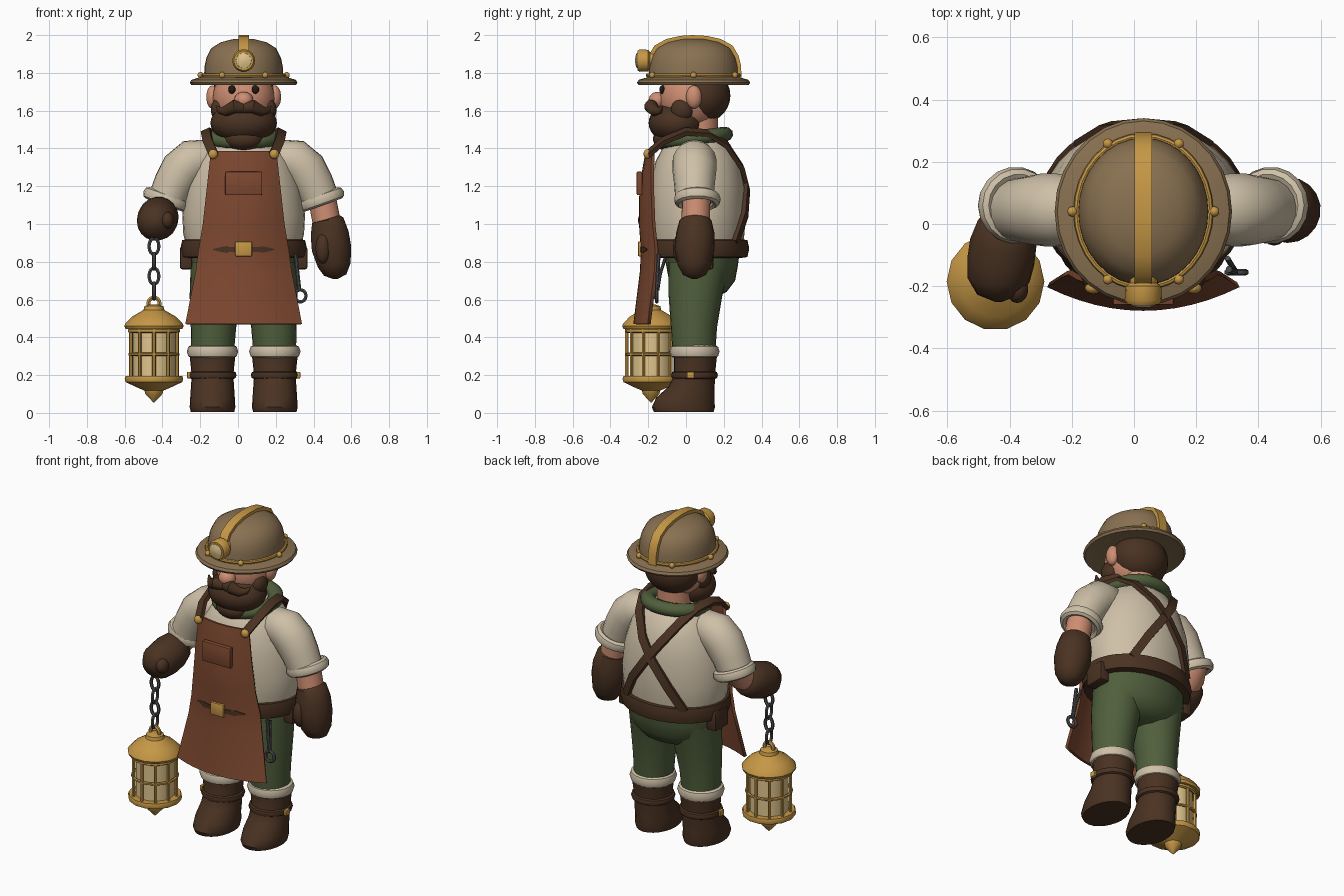
import bpy, bmesh, math
from mathutils import Vector as V

if "Cube" in bpy.data.objects:
    bpy.data.objects.remove(bpy.data.objects["Cube"])

def mat(name, *c):
    m = bpy.data.materials.new(name)
    m.diffuse_color = (*c, 1)
    m.use_nodes = True
    m.node_tree.nodes["Principled BSDF"].inputs["Base Color"].default_value = m.diffuse_color
    return m

TAN = mat("helmet tan", .25, .165, .083)
GOLD = mat("brass", .56, .31, .06)
BROWN = mat("dark brown", .068, .032, .016)
LEATHER = mat("apron leather", .21, .066, .03)
CREAM = mat("linen", .62, .53, .39)
GREEN = mat("green cloth", .08, .115, .045)
SKIN = mat("skin", .62, .27, .17)
GREY = mat("iron", .075, .075, .075)
GLASS = mat("lamp glass", .75, .56, .27)
BLACK = mat("eye black", .015, .01, .008)
CX, TAU = .03, math.tau   # body centre line

def finish(name, bm, m, angle=42):
    bmesh.ops.recalc_face_normals(bm, faces=bm.faces)
    for f in bm.faces:
        f.smooth = True
    for e in bm.edges:
        e.smooth = len(e.link_faces) == 2 and e.calc_face_angle(0) < math.radians(angle)
    me = bpy.data.meshes.new(name)
    bm.to_mesh(me)
    bm.free()
    me.materials.append(m)
    ob = bpy.data.objects.new(name, me)
    bpy.context.collection.objects.link(ob)
    return ob

def skin(name, rings, m, closed=False, angle=42):
    """Bridge a list of equal point rings into a surface with end caps."""
    bm = bmesh.new()
    vs = [[bm.verts.new(p) for p in r] for r in rings]
    k, n = len(vs), len(vs[0])
    for i in range(k if closed else k - 1):
        a, b = vs[i], vs[(i + 1) % k]
        for j in range(n):
            bm.faces.new((a[j], a[(j + 1) % n], b[(j + 1) % n], b[j]))
    if not closed:
        bm.faces.new(vs[0])
        bm.faces.new(vs[-1])
    return finish(name, bm, m, angle)

def loft(name, rows, m, seg=24, angle=42):
    """Stack horizontal ellipses given as (x, y, z, rx, ry)."""
    return skin(name, [[V((x + rx * math.cos(TAU * j / seg), y + ry * math.sin(TAU * j / seg), z))
                        for j in range(seg)] for x, y, z, rx, ry in rows], m, False, angle)

def lathe(name, prof, c, m, seg=24, sx=1, sy=1, angle=42):
    return loft(name, [(c[0], c[1], z, r * sx, r * sy) for r, z in prof], m, seg, angle)

def sweep(name, pts, sizes, m, centre, sides=14, closed=False):
    """Sweep an ellipse (or flat bar when sides=4); sizes are (across, outward)."""
    pts, rings, k = [V(p) for p in pts], [], len(pts)
    for i, p in enumerate(pts):
        t = (pts[(i + 1) % k] - pts[i - 1]) if closed else pts[min(i + 1, k - 1)] - pts[max(i - 1, 0)]
        t.normalize()
        n = p - V(centre)
        n = (n - t * n.dot(t)).normalized()
        w = t.cross(n)
        a, b = sizes[i] if isinstance(sizes, list) else sizes
        s, off = (math.sqrt(2), .5) if sides == 4 else (1, 0)
        rings.append([p + w * a * s * math.cos(TAU * (j + off) / sides)
                      + n * b * s * math.sin(TAU * (j + off) / sides) for j in range(sides)])
    return skin(name, rings, m, closed)

def ring(name, c, u, v, r, m, seg=20, sides=8):
    c, u, v = V(c), V(u), V(v)
    pts = [c + u * math.cos(TAU * i / seg) + v * math.sin(TAU * i / seg) for i in range(seg)]
    return sweep(name, pts, r if isinstance(r, tuple) else (r, r), m, c, sides, True)

def ball(name, c, r, m, seg=20):
    bm = bmesh.new()
    bmesh.ops.create_uvsphere(bm, u_segments=seg, v_segments=seg // 2 + 2, radius=1)
    for v in bm.verts:
        v.co = V(c) + V((v.co.x * r[0], v.co.y * r[1], v.co.z * r[2]))
    return finish(name, bm, m)

def box(name, c, s, m, bevel=.012):
    bm = bmesh.new()
    bmesh.ops.create_cube(bm, size=1)
    for v in bm.verts:
        v.co = V(c) + V((v.co.x * s[0], v.co.y * s[1], v.co.z * s[2]))
    bmesh.ops.bevel(bm, geom=bm.edges[:], offset=bevel, segments=2, affect='EDGES', profile=.5)
    return finish(name, bm, m)

def limb(name, rows, m, centre):
    return sweep(name, [r[:3] for r in rows], [(r[3], r[3]) for r in rows], m, centre, 18)

# Helmet
HC = (CX, .04)
dome = [(1, 1.765), (.99, 1.83), (.94, 1.88), (.82, 1.93), (.58, 1.962), (.28, 1.978), (.02, 1.982)]
lathe("helmet_dome", dome, HC, TAN, 32, .21, .238)
lathe("helmet_brim", [(.3, 1.75), (.75, 1.748), (.97, 1.735), (1, 1.748), (.97, 1.763), (.72, 1.785), (.5, 1.785)],
      HC, TAN, 28, .285, .3)
ring("helmet_band", (*HC, 1.787), (.214, 0, 0), (0, .242, 0), (.011, .011), GOLD, 32)
for i in range(6):
    a = TAU * i / 6
    ball("helmet_rivet", (CX + .228 * math.cos(a), .04 + .252 * math.sin(a), 1.788), (.017, .017, .017), GOLD, 10)
arc = [(CX, .04 - .242 * r, z + .006) for r, z in dome[1:]] + [(CX, .04 + .242 * r, z + .006) for r, z in dome[-2::-1]]
sweep("helmet_crest", arc, (.028, .012), GOLD, (CX, .04, 1.7), 4)

def disc_y(name, rows, m, x, z):   # lathe along the y axis from (radius, y) rows
    skin(name, [[V((x + r * math.cos(TAU * j / 18), y, z + r * math.sin(TAU * j / 18)))
                 for j in range(18)] for r, y in rows], m)
disc_y("head_lamp", [(.045, -.12), (.045, -.19), (.058, -.2), (.06, -.245), (.052, -.258), (.01, -.258)], GOLD, CX, 1.865)
disc_y("head_lamp_lens", [(.042, -.25), (.04, -.262), (.02, -.268), (.002, -.27)], GLASS, CX, 1.865)

# Head and face
ball("head", (CX, .025, 1.665), (.165, .165, .17), SKIN, 28)
lathe("neck", [(.1, 1.4), (.1, 1.6)], (CX, .07), SKIN)
ball("hair", (CX, .088, 1.68), (.17, .147, .145), BROWN, 24)
ball("nose", (CX, -.15, 1.655), (.051, .048, .045), SKIN)
ball("beard", (CX, -.05, 1.535), (.176, .148, .112), BROWN, 24)
ball("beard_tip", (CX, -.09, 1.45), (.105, .085, .065), BROWN)
for s in (-1, 1):
    ball("ear", (CX + s * .165, .042, 1.672), (.034, .042, .062), SKIN, 14)
    ball("eye", (CX + s * .062, -.127, 1.712), (.019, .014, .023), BLACK, 12)
    ball("sideburn", (CX + s * .135, -.02, 1.605), (.04, .06, .06), BROWN, 14)
    tache = [(0, -.17, 1.615, .028), (.05, -.185, 1.622, .036), (.095, -.165, 1.598, .028),
             (.125, -.14, 1.6, .017), (.145, -.125, 1.625, .004)]
    limb("moustache", [(CX + s * x, y, z, r) for x, y, z, r in tache], BROWN, (CX, 0, 1.6))

# Torso, scarf and belt
loft("shirt", [(CX, .06, z, a, b) for z, a, b in [(.84, .295, .235), (.95, .32, .25), (1.05, .325, .255),
     (1.2, .305, .25), (1.33, .262, .222), (1.42, .2, .175), (1.47, .12, .12)]], CREAM, 32)
ring("scarf", (CX, .05, 1.455), (.165, 0, 0), (0, .155, .02), (.04, .045), GREEN, 24, 10)
loft("belt", [(CX, .06, z, a, a - .06) for z, a in [(.82, .29), (.825, .325), (.87, .335), (.915, .325), (.92, .29)]],
     BROWN, 32)

# Trousers, boots and straps across the back
loft("trouser_hips", [(CX, .08, .9, .28, .21), (CX, .085, .78, .283, .19), (CX, .085, .7, .26, .175),
     (CX, .075, .64, .2, .14), (CX, .07, .61, .1, .08)], GREEN, 28)
strap = [(.16, -.2, 1.37), (.19, -.12, 1.44), (.2, 0, 1.49), (.18, .12, 1.48), (.14, .215, 1.42),
         (.06, .295, 1.3), (-.02, .322, 1.19), (-.12, .312, 1.05), (-.2, .262, .9)]
for s in (-1, 1):
    x = CX + s * .165
    loft("trouser_leg", [(CX + s * .14, .07, .8, .14, .165), (CX + s * .148, .05, .62, .138, .142),
         (CX + s * .16, .042, .45, .12, .122), (x, .042, .3, .112, .112)], GREEN)
    ring("trouser_cuff", (x, .045, .325), (.108, 0, 0), (0, .105, 0), (.036, .028), CREAM, 20, 8)
    loft("boot", [(x, .05, .31, .122, .115), (x, .045, .2, .11, .108), (x, .03, .14, .114, .122),
         (x, -.004, .08, .118, .154), (x, -.014, .03, .121, .167), (x, -.012, .005, .115, .158)], BROWN)
    ring("boot_strap", (x, .045, .2), (.113, 0, 0), (0, .11, 0), (.02, .014), BROWN)
    box("boot_buckle", (x + s * .125, .025, .2), (.02, .04, .035), GOLD, .005)
    sweep("shoulder_strap", [(CX + s * a, b, c) for a, b, c in strap], (.025, .012), BROWN, (CX, .06, 1.1), 4)
    ball("strap_button", (CX + s * .162, -.205, 1.37), (.026, .02, .026), GOLD, 14)
    box("belt_pouch", (CX + s * .305, .08, .82), (.065, .13, .12), BROWN)

# Apron with curved cloth
rows = [(1.385, .17, -.205, .03), (1.2, .19, -.238, .06), (1.0, .212, -.24, .07),
        (.86, .235, -.23, .075), (.75, .25, -.235, .075), (.47, .305, -.27, .075)]
bm = bmesh.new()
grid = [[bm.verts.new((CX + h * u / 6, y + d * (u / 6) ** 2, z)) for u in range(-6, 7)] for z, h, y, d in rows]
for a, b in zip(grid, grid[1:]):
    for j in range(12):
        bm.faces.new((a[j], b[j], b[j + 1], a[j + 1]))
apron = finish("apron", bm, LEATHER)
sol = apron.modifiers.new("thickness", 'SOLIDIFY')
sol.thickness, sol.offset = .018, 0
box("apron_pocket", (CX, -.246, 1.215), (.195, .03, .125), LEATHER, .006)
sweep("apron_belt_front", [(CX + x, -.236 + .075 * (x / .235) ** 2, .865) for x in (-.16, -.1, -.07, 0, .07, .1, .16)],
      [(h, .008) for h in (.003, .017, .012, .02, .012, .017, .003)], BROWN, (CX, .4, .865), 4)
box("belt_buckle", (CX, -.242, .868), (.09, .025, .08), GOLD, .008)

# Iron tool hanging from the belt
sweep("tool_handle", [(.305, -.145, .84), (.315, -.15, .74), (.325, -.155, .65)], (.011, .011), GREY, (0, 0, .7), 8)
sweep("tool_jaw", [(.30, -.11, .82), (.315, -.135, .74), (.325, -.15, .65)], (.009, .009), GREY, (0, 0, .7), 8)
ring("tool_ring", (.33, -.155, .62), (.03, 0, 0), (0, 0, .032), (.01, .01), GREY, 14, 6)

# Sleeves and arms
for s in (-1, 1):
    c = (CX, 3, 1.2)
    limb("sleeve", [(CX + s * x, .045, z, r) for x, z, r in [(.14, 1.33, .07), (.2, 1.342, .105), (.27, 1.333, .117),
         (.325, 1.285, .117), (.37, 1.21, .108), (.41, 1.12, .1)]], CREAM, c)
    ring("sleeve_cuff", (CX + s * .41, .06, 1.13), (s * .098, 0, .035), (0, .1, 0), (.032, .024), CREAM, 18, 8)
limb("lowered_forearm", [(.44, .055, 1.16, .075), (.475, .05, .98, .075)], SKIN, (0, 3, 1))
limb("lowered_glove", [(.47, .05, 1.035, .06), (.475, .05, 1.02, .085), (.485, .05, .95, .102), (.495, .045, .87, .106),
     (.51, .045, .78, .088), (.515, .045, .73, .06), (.515, .045, .71, .015)], BROWN, (0, 3, 1))
ball("lowered_thumb", (.45, -.03, .87), (.04, .04, .08), BROWN, 14)
limb("raised_forearm", [(-.385, .07, 1.15, .075), (-.4, .03, 1.09, .075), (-.415, -.06, 1.04, .07)], SKIN, (0, .3, 2))
limb("raised_glove", [(-.41, .02, 1.065, .06), (-.413, .0, 1.06, .09), (-.42, -.06, 1.04, .107), (-.428, -.12, 1.02, .108),
     (-.435, -.18, 1.01, .1), (-.435, -.225, 1.005, .07), (-.435, -.248, 1.0, .015)], BROWN, (-.4, -.1, 3))
ball("raised_thumb", (-.375, -.21, 1.02), (.036, .045, .045), BROWN, 14)

# Chain and lantern
LX, LY = -.445, -.185
for i in range(4):
    flat = (.026, 0, 0) if i % 2 else (0, .026, 0)
    ring("chain_link", (LX, LY, .645 + .079 * i), flat, (0, 0, .043), (.01, .01), GREY, 14, 6)
ring("lantern_loop", (LX, LY, .58), (.03, 0, 0), (0, 0, .03), (.012, .012), GOLD, 14, 6)
lathe("lantern_roof", [(.12, .445), (.15, .445), (.157, .46), (.15, .475), (.115, .51), (.055, .545), (.05, .565),
      (.02, .575)], (LX, LY), GOLD, 14, angle=35)
lathe("lantern_glass", [(.112, .17), (.112, .46)], (LX, LY), GLASS, 14)
lathe("lantern_base", [(.12, .195), (.15, .195), (.155, .18), (.15, .163), (.09, .135), (.05, .118), (.045, .1),
      (.003, .055)], (LX, LY), GOLD, 14, angle=35)
ring("lantern_middle_hoop", (LX, LY, .31), (.128, 0, 0), (0, .128, 0), (.009, .009), GOLD, 20, 6)
ring("lantern_top_hoop", (LX, LY, .435), (.128, 0, 0), (0, .128, 0), (.012, .012), GOLD, 20, 6)
for i in range(10):
    a = TAU * (i + .5) / 10
    lathe("lantern_bar", [(.01, .18), (.01, .46)], (LX + .128 * math.cos(a), LY + .128 * math.sin(a)), GOLD, 6)
